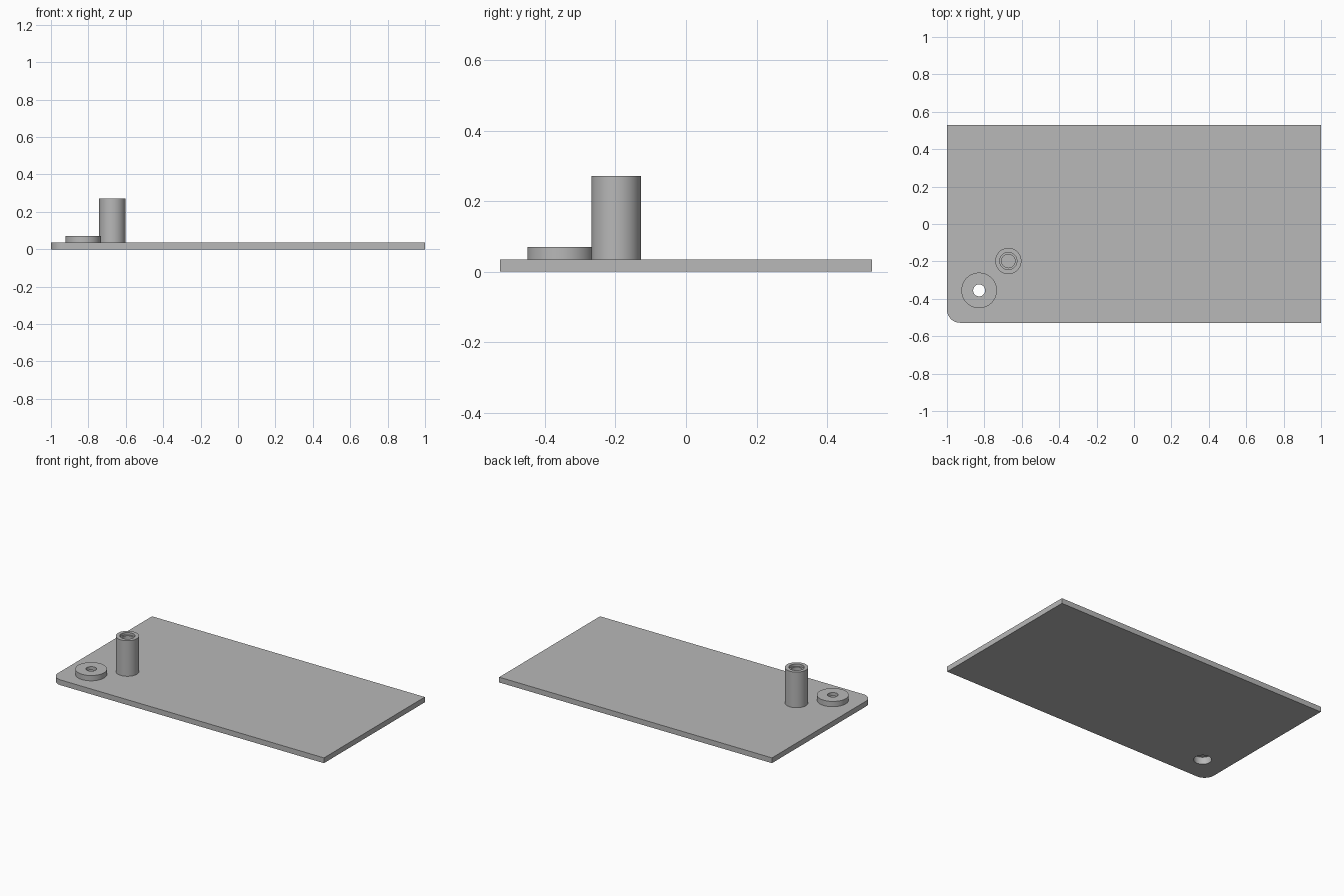
import bpy
import bmesh
from math import cos, sin, pi, radians

cube = bpy.data.objects.get("Cube")
if cube:
    bpy.data.objects.remove(cube, do_unlink=True)

SEGMENTS = 64
PLATE_TOP = 0.035
HALF_X, HALF_Y = 1.0, 0.528
CORNER_R = 0.07
BOSS_XY = (-0.828, -0.355)
POST_XY = (-0.672, -0.198)
HEAD_R = 0.053

grey = bpy.data.materials.new("plain_grey")
grey.use_nodes = True
colour = (0.48, 0.48, 0.48, 1)
grey.diffuse_color = colour
grey.node_tree.nodes["Principled BSDF"].inputs["Base Color"].default_value = colour


def finish(name, bm, location=(0, 0, 0)):
    bmesh.ops.recalc_face_normals(bm, faces=bm.faces[:])
    mesh = bpy.data.meshes.new(name)
    bm.to_mesh(mesh)
    bm.free()
    mesh.materials.append(grey)
    obj = bpy.data.objects.new(name, mesh)
    obj.location = location
    bpy.context.collection.objects.link(obj)
    bpy.ops.object.select_all(action='DESELECT')
    obj.select_set(True)
    bpy.context.view_layer.objects.active = obj
    bpy.ops.object.shade_smooth_by_angle(angle=radians(30))
    return obj


def arc(centre, radius, start, end, count):
    angles = [start + (end - start) * i / count for i in range(count + 1)]
    return [(centre[0] + radius * cos(a), centre[1] + radius * sin(a)) for a in angles]


def add_loop(bm, points):
    verts = [bm.verts.new((x, y, 0)) for x, y in points]
    return [bm.edges.new((a, b)) for a, b in zip(verts, verts[1:] + verts[:1])]


def lathe(name, profile, centre):
    """Revolve a closed (radius, height) profile around a vertical axis."""
    bm = bmesh.new()
    verts = [bm.verts.new((r, 0, z)) for r, z in profile]
    edges = [bm.edges.new((a, b)) for a, b in zip(verts, verts[1:] + verts[:1])]
    bmesh.ops.spin(bm, geom=verts + edges, cent=(0, 0, 0), axis=(0, 0, 1),
                   angle=2 * pi, steps=SEGMENTS, use_merge=True)
    bmesh.ops.remove_doubles(bm, verts=bm.verts[:], dist=1e-5)
    return finish(name, bm, (*centre, 0))


# Base plate with one rounded corner and a hole for the screw head
bm = bmesh.new()
outline = [(HALF_X, -HALF_Y), (HALF_X, HALF_Y), (-HALF_X, HALF_Y)]
outline += arc((CORNER_R - HALF_X, CORNER_R - HALF_Y), CORNER_R, pi, 1.5 * pi, 16)
hole = arc(BOSS_XY, HEAD_R, 0, 2 * pi, SEGMENTS)[:-1]
rim = add_loop(bm, outline) + add_loop(bm, hole)
bmesh.ops.triangle_fill(bm, edges=rim, use_beauty=True)
result = bmesh.ops.extrude_face_region(bm, geom=bm.faces[:], use_keep_orig=True)
top = [g for g in result["geom"] if isinstance(g, bmesh.types.BMVert)]
bmesh.ops.translate(bm, verts=top, vec=(0, 0, PLATE_TOP))
finish("base_plate", bm)

# Low screw boss: narrow hole on top, wide recess below
lathe("screw_boss", [(HEAD_R, PLATE_TOP), (0.095, PLATE_TOP), (0.095, 0.07),
                     (0.032, 0.07), (0.032, 0.047), (HEAD_R, 0.047)], BOSS_XY)

# Tall post with a stepped blind bore
lathe("hollow_post", [(0.036, PLATE_TOP), (0.07, PLATE_TOP), (0.07, 0.271),
                      (0.046, 0.271), (0.046, 0.255), (0.036, 0.255)], POST_XY)
